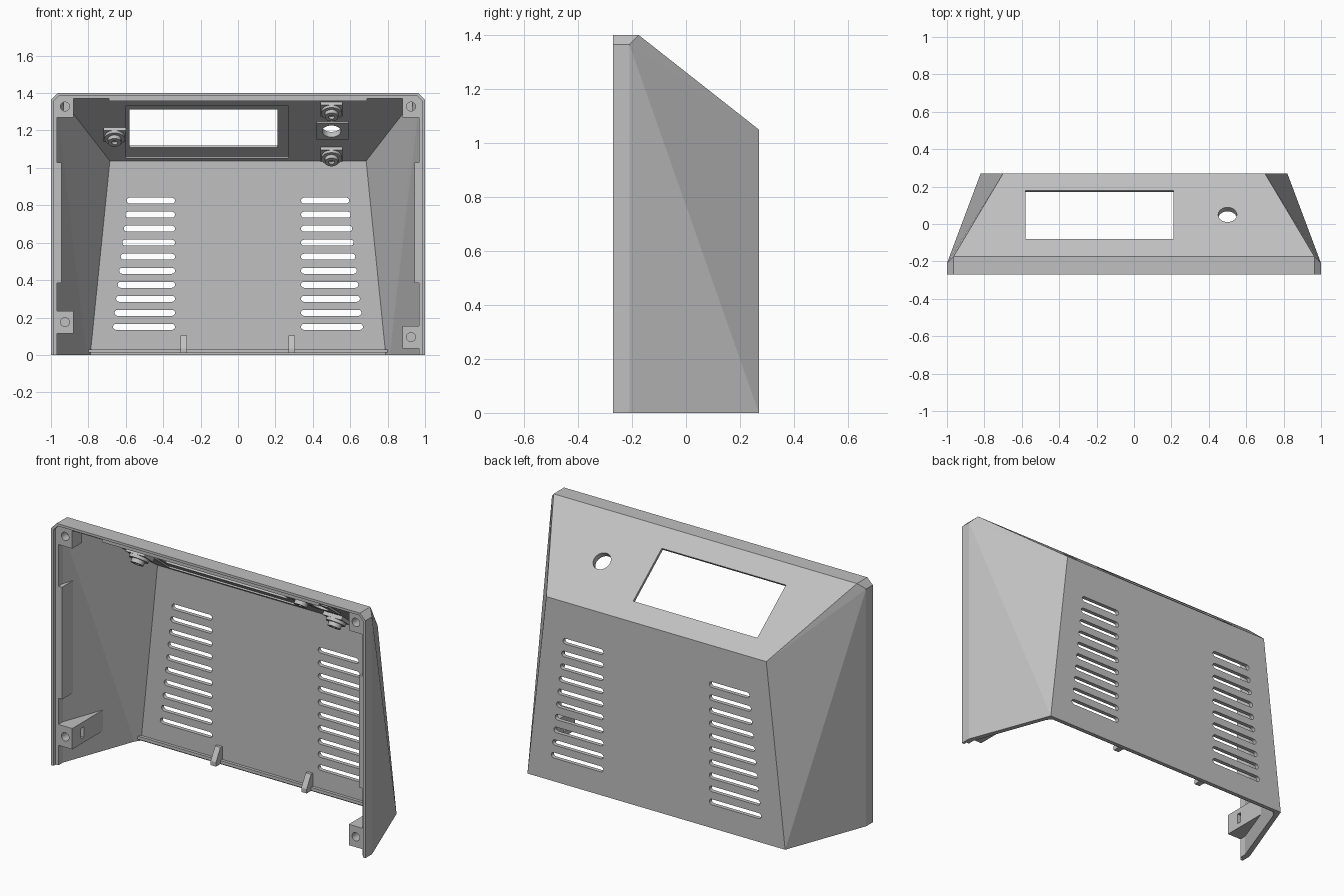
import bpy
import bmesh
import math
from mathutils import Matrix, Vector

cube = bpy.data.objects.get("Cube")
if cube:
    bpy.data.objects.remove(cube, do_unlink=True)

grey = bpy.data.materials.new("plain grey")
grey.use_nodes = True
grey.diffuse_color = (0.53, 0.53, 0.53, 1)
grey.node_tree.nodes["Principled BSDF"].inputs["Base Color"].default_value = (0.53, 0.53, 0.53, 1)

# Frame of the sloping panel: x across, y down the slope, z outward
SLOPE = Matrix.Translation((0, -0.175, 1.4)) @ Matrix.Rotation(-math.atan2(0.35, 0.445), 4, 'X')


def box(x0, x1, y0, y1, z0, z1):
    return [Vector((x, y, z)) for x in (x0, x1) for y in (y0, y1) for z in (z0, z1)]


def disc(x, y, r, z0, z1, n=32):
    angles = [2 * math.pi * i / n for i in range(n)]
    return [Vector((x + r * math.cos(a), y + r * math.sin(a), z)) for a in angles for z in (z0, z1)]


def on_slope(points):
    return [SLOPE @ p for p in points]


def along_y(points):
    return [Vector((p.x, p.z, p.y)) for p in points]


def both(points):
    return [Vector((s * p[0], p[1], p[2])) for p in points for s in (1, -1)]


def solid(name, *hulls):
    """One object made of convex pieces."""
    bm = bmesh.new()
    for points in hulls:
        verts = [bm.verts.new(p) for p in points]
        bmesh.ops.convex_hull(bm, input=verts)
    bmesh.ops.dissolve_limit(bm, angle_limit=0.005, verts=bm.verts[:], edges=bm.edges[:])
    bmesh.ops.recalc_face_normals(bm, faces=bm.faces[:])
    mesh = bpy.data.meshes.new(name)
    bm.to_mesh(mesh)
    bm.free()
    mesh.materials.append(grey)
    obj = bpy.data.objects.new(name, mesh)
    bpy.context.collection.objects.link(obj)
    return obj


def cut(obj, *hulls):
    """Subtract convex pieces from an object."""
    cutter = solid("cutter", *hulls)
    cutter.hide_render = True
    mod = obj.modifiers.new("cut", 'BOOLEAN')
    mod.operation = 'DIFFERENCE'
    mod.solver = 'EXACT'
    mod.object = cutter
    bpy.context.view_layer.update()
    graph = bpy.context.evaluated_depsgraph_get()
    mesh = bpy.data.meshes.new_from_object(obj.evaluated_get(graph))
    obj.modifiers.clear()
    obj.data = mesh
    bpy.data.objects.remove(cutter, do_unlink=True)


# Faceted housing, hollow and open at the front and bottom
shell = solid("housing", both([
    (1, -0.27, 0), (1, -0.27, 1.365), (0.965, -0.27, 1.4),
    (1, -0.21, 0), (1, -0.21, 1.365), (0.965, -0.175, 1.4),
    (0.82, 0.27, 0), (0.70, 0.27, 1.05)]))
cut(shell, both([
    (0.968, -0.4, -0.1), (0.968, -0.4, 1.345), (0.945, -0.4, 1.372),
    (0.968, -0.21, -0.1), (0.968, -0.21, 1.345), (0.945, -0.18, 1.372),
    (0.80, 0.247, -0.1), (0.685, 0.247, 1.037)]))
# Stepped front rim
cut(shell, both([(x, y, z) for y in (-0.4, -0.25)
                 for x, z in ((0.985, -0.1), (0.985, 1.358), (0.958, 1.386))]))

# Display recess, display window and knob hole
cut(shell, on_slope(box(-0.6, 0.27, 0.08, 0.53, -0.06, -0.016)))
hole = on_slope(disc(0.5, 0.286, 0.05, -0.1, 0.1))
cut(shell, on_slope(box(-0.58, 0.21, 0.121, 0.452, -0.1, 0.1)), hole)

# Ventilation slots, widening towards the bottom
slots = []
for row in range(10):
    z = 0.15 + 0.075 * row
    outer = 0.652 - 0.0082 * row
    for side in (-1, 1):
        ends = disc(side * 0.353, z, 0.016, 0.2, 0.3, 16) + disc(side * outer, z, 0.016, 0.2, 0.3, 16)
        slots.append(along_y(ends))
cut(shell, *slots)


def wedge(side, x, z0, z1, back):
    """Prism along the side wall that tapers back into it."""
    plan = [(0.975, -0.25), (x, -0.25), (x, back), (0.975, -0.215)]
    return [Vector((side * px, py, z)) for px, py in plan for z in (z0, z1)]


# Corner screw posts and side clip strips
for side, label, low in ((-1, "right", 0.115), (1, "left", 0.035)):
    top = solid(label + "_top_post", wedge(side, 0.88, 1.27, 1.375, -0.16))
    cut(top, along_y(disc(side * 0.925, 1.328, 0.024, -0.3, -0.19)))
    base = solid(label + "_bottom_post", wedge(side, 0.88, low, low + 0.12, 0.05))
    cut(base, along_y(disc(side * 0.925, low + 0.06, 0.024, -0.3, -0.19)))
    xs = sorted((side * 0.86, side * 0.92))
    cut(base, box(*xs, -0.17, -0.145, low + 0.03, low + 0.09))
    solid(label + "_clip_strip", wedge(side, 0.945, 0.385, 1.03, -0.15))

# Top rim bar and bottom lip
solid("top_rim_bar", box(-0.69, 0.69, -0.25, -0.2, 1.358, 1.376))
solid("bottom_lip", box(-0.8, 0.8, 0.23, 0.255, 0.012, 0.03))

# Bottom locating ribs, triangular from the side
for x, label in ((-0.29, "right"), (0.287, "left")):
    solid(label + "_locating_rib", [Vector((x + dx, y, z)) for dx in (-0.017, 0.017)
                                    for y, z in ((0.255, 0.01), (0.19, 0.01), (0.19, 0.035), (0.23, 0.105), (0.255, 0.105))])

# Knob mounting plate inside the sloping panel
plate = solid("knob_plate", on_slope(box(0.42, 0.59, 0.215, 0.355, -0.035, -0.02)))
cut(plate, hole)

# Screw bosses inside the sloping panel
for i, (x, s) in enumerate(((-0.66, 0.32), (0.5, 0.1), (0.5, 0.49))):
    solid("boss_base_%d" % (i + 1), on_slope(box(x - 0.06, x + 0.06, s - 0.055, s + 0.045, -0.045, -0.01)))
    boss = solid("screw_boss_%d" % (i + 1),
                 on_slope(disc(x, s, 0.054, -0.062, -0.04)),
                 on_slope(disc(x, s, 0.036, -0.085, -0.061)))
    cut(boss, on_slope(disc(x, s, 0.016, -0.12, -0.07, 16)))
    bpy.ops.object.select_all(action='DESELECT')
    boss.select_set(True)
    bpy.context.view_layer.objects.active = boss
    bpy.ops.object.shade_smooth_by_angle(angle=math.radians(30))
